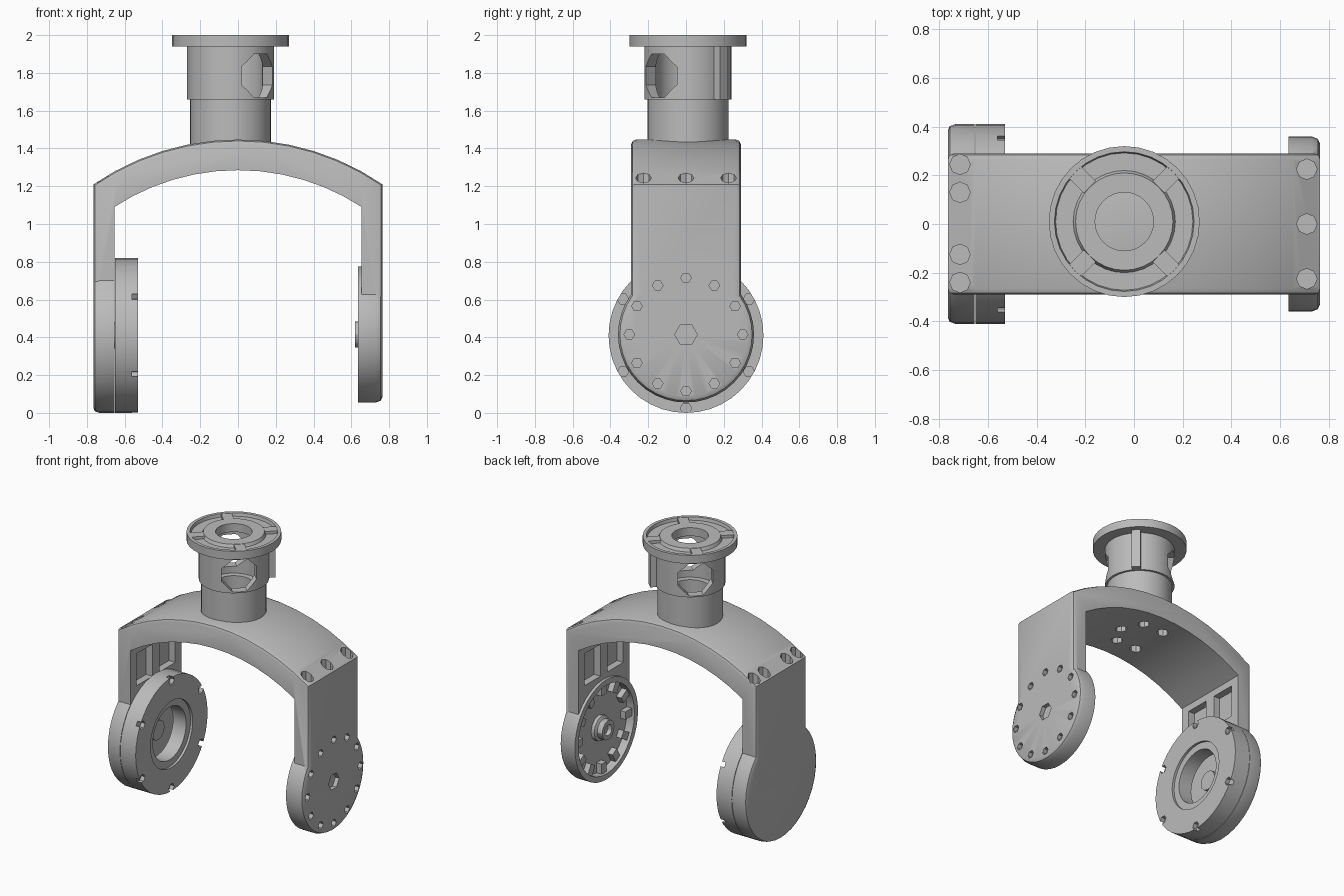
import bpy, bmesh
from math import sin, cos, pi, hypot, asin, radians, sqrt
from mathutils import Matrix, Vector

old = bpy.data.objects.get("Cube")
if old:
    bpy.data.objects.remove(old, do_unlink=True)

grey = bpy.data.materials.new("machined_grey")
grey.use_nodes = True
grey.diffuse_color = (0.5, 0.5, 0.5, 1)
grey.node_tree.nodes["Principled BSDF"].inputs["Base Color"].default_value = (0.5, 0.5, 0.5, 1)

ALONG_X = Matrix.Rotation(pi / 2, 4, 'Y')
ALONG_Z = Matrix.Identity(4)
parts = []


def make(name, bm):
    bmesh.ops.recalc_face_normals(bm, faces=bm.faces)
    mesh = bpy.data.meshes.new(name)
    bm.to_mesh(mesh)
    bm.free()
    mesh.materials.append(grey)
    obj = bpy.data.objects.new(name, mesh)
    bpy.context.collection.objects.link(obj)
    parts.append(obj)
    return obj


def lathe(name, profile, turn, centre, closed=True, steps=32):
    """Spin (radius, height) points around an axis."""
    bm = bmesh.new()
    vs = [bm.verts.new((r, 0, h)) for r, h in profile]
    pairs = list(zip(vs, vs[1:])) + ([(vs[-1], vs[0])] if closed else [])
    es = [bm.edges.new(p) for p in pairs]
    bmesh.ops.spin(bm, geom=vs + es, cent=(0, 0, 0), axis=(0, 0, 1),
                   angle=2 * pi, steps=steps)
    bmesh.ops.remove_doubles(bm, verts=bm.verts, dist=1e-4)
    bm.transform(Matrix.Translation(centre) @ turn)
    return make(name, bm)


def rods(name, spots, radius, length, turn, sides=6):
    bm = bmesh.new()
    for p in spots:
        bmesh.ops.create_cone(bm, cap_ends=True, segments=sides, radius1=radius,
                              radius2=radius, depth=length,
                              matrix=Matrix.Translation(p) @ turn)
    return make(name, bm)


def boxes(name, size, frames):
    bm = bmesh.new()
    for m in frames:
        bmesh.ops.create_cube(bm, size=1, matrix=m @ Matrix.Diagonal((*size, 1)))
    return make(name, bm)


def combine(obj, tool, op='DIFFERENCE'):
    mod = obj.modifiers.new("combine", 'BOOLEAN')
    mod.operation, mod.object, mod.solver = op, tool, 'EXACT'
    bpy.context.view_layer.objects.active = obj
    bpy.ops.object.modifier_apply(modifier=mod.name)
    parts.remove(tool)
    bpy.data.objects.remove(tool, do_unlink=True)


def circle(x, z, radius, count, start=0.0):
    """Spots around an x-wise axis."""
    return [Vector((x, radius * cos(start + 2 * pi * i / count),
                    z + radius * sin(start + 2 * pi * i / count))) for i in range(count)]


def arc(half, z_side, z_top, count=12):
    rise = z_top - z_side
    rad = (half * half + rise * rise) / (2 * rise)
    a = asin(half / rad)
    return [(rad * sin(a * (2 * i / count - 1)),
             z_top - rad + rad * cos(a * (2 * i / count - 1))) for i in range(count + 1)]


# Yoke: arched bridge with two straight arms
OUT, IN, HALF = 0.765, 0.655, 0.29
HUB_A, HUB_B = 0.41, 0.415
outline = ([(-OUT, HUB_A)] + arc(OUT, 1.21, 1.447) + [(OUT, HUB_A), (IN, HUB_A)]
           + arc(IN, 1.09, 1.285)[::-1] + [(-IN, HUB_A)])
bm = bmesh.new()
face = bm.faces.new([bm.verts.new((x, -HALF, z)) for x, z in outline])
ext = bmesh.ops.extrude_face_region(bm, geom=[face])
bmesh.ops.translate(bm, vec=(0, 2 * HALF, 0),
                    verts=[g for g in ext["geom"] if isinstance(g, bmesh.types.BMVert)])
rim = []
for e in bm.edges:
    m = (e.verts[0].co + e.verts[1].co) / 2
    if abs(abs(m.y) - HALF) < 1e-4 and (abs(m.x) > 0.76 or hypot(m.x, m.z - 0.11) > 1.25):
        rim.append(e)
bmesh.ops.recalc_face_normals(bm, faces=bm.faces)
bmesh.ops.bevel(bm, geom=rim, offset=0.025, segments=2, profile=0.5, affect='EDGES')
yoke = make("yoke", bm)

# Round ends of the arms
right_end = lathe("right_end", [(0, -OUT), (0.385, -OUT), (0.402, -0.757), (0.41, -0.735),
                                (0.41, -IN), (0, -IN)], ALONG_X, (0, 0, HUB_A), False, 40)
combine(yoke, right_end, 'UNION')
left_end = lathe("left_end", [(0, 0.635), (0.36, 0.635), (0.36, 0.73), (0.35, 0.755),
                              (0.33, OUT), (0, OUT)], ALONG_X, (0, 0, HUB_B), False, 40)
combine(yoke, left_end, 'UNION')

# Hollow interiors of both ends
combine(yoke, rods("cavity", [(0.6, 0, HUB_B)], 0.32, 0.19, ALONG_X, 32))
combine(yoke, rods("cavity", [(-0.63, 0, HUB_A)], 0.29, 0.14, ALONG_X, 32))

# Weight-saving pockets on the inner faces of the arms
combine(yoke, boxes("pockets", (0.1, 0.18, 0.23),
                    [Matrix.Translation((sx * IN, sy * 0.13, 0.925))
                     for sx in (-1, 1) for sy in (-1, 1)]))

# Screw holes: outer face, shoulders and underside of the bridge
combine(yoke, rods("holes", circle(OUT, HUB_B, 0.3, 12), 0.028, 0.06, ALONG_X))
combine(yoke, rods("holes", [(OUT, 0, HUB_B)], 0.06, 0.06, ALONG_X))
shoulder = ([(0.71, y, 1.25) for y in (-0.225, 0, 0.225)]
            + [(-0.715, y, 1.25) for y in (-0.24, -0.125, 0.13, 0.245)])
combine(yoke, rods("holes", shoulder, 0.042, 0.16, ALONG_Z, 8))
CX, CY = -0.04, 0.01
under = [(CX + 0.16 * cos(radians(a)), CY + 0.16 * sin(radians(a)), 1.28)
         for a in range(-120, 121, 60)]
combine(yoke, rods("holes", under, 0.04, 0.18, ALONG_Z, 8))

# Left end: ring of blocks and a socketed hub inside the cavity
blocks = [Matrix.Translation((0, 0, HUB_B)) @ Matrix.Rotation(i * pi / 6, 4, 'X')
          @ Matrix.Translation((0.68, 0, 0.285)) for i in range(12)]
boxes("left_cavity_blocks", (0.05, 0.055, 0.08), blocks)
lathe("left_hub", [(0, 0.7), (0.09, 0.7), (0.09, 0.67), (0.07, 0.66), (0.07, 0.62),
                   (0.04, 0.62), (0.04, 0.65), (0, 0.65)],
      ALONG_X, (0, 0, HUB_B), False, 12)

# Right end: bearing ring with notched rim, and a small hub behind it
ring = lathe("bearing_ring", [(0.41, -0.652), (0.41, -0.53), (0.24, -0.53), (0.24, -0.547),
                              (0.19, -0.547), (0.19, -0.652)], ALONG_X, (0, 0, HUB_A), True, 40)
combine(ring, rods("notches", circle(-0.53, HUB_A, 0.385, 6, pi / 6), 0.03, 0.06, ALONG_X))
rods("right_hub", [(-0.67, 0, HUB_A)], 0.07, 0.07, ALONG_X, 12)

# Hollow column with collar and grooved top flange
column = lathe("column", [
    (0.215, 1.38), (0.215, 1.66), (0.23, 1.66), (0.23, 1.94), (0.31, 1.94), (0.31, 2),
    (0.287, 2), (0.282, 1.978), (0.21, 1.978), (0.2, 2), (0.12, 2), (0.12, 1.94),
    (0.17, 1.94), (0.17, 1.62), (0.13, 1.62), (0.13, 1.38)], ALONG_Z, (CX, CY, 0))

# Octagonal windows through the collar
window = (Matrix.Rotation(-pi / 4, 4, 'Z') @ ALONG_X @ Matrix.Rotation(pi / 8, 4, 'Z'))
combine(column, rods("windows", [(CX, CY, 1.785)], 0.125, 0.8, window, 8))

# Rib on the collar and spokes in the flange groove
hub = Matrix.Translation((CX, CY, 0))


def radial(angle, r, z):
    return hub @ Matrix.Rotation(radians(angle), 4, 'Z') @ Matrix.Translation((r, 0, z))


boxes("collar_rib", (0.07, 0.06, 0.28), [radial(45, 0.235, 1.8)])
boxes("flange_spokes", (0.09, 0.07, 0.03), [radial(a, 0.245, 1.983) for a in (45, 135, 225, 315)])

# Smooth curved faces, keep hard edges
bpy.ops.object.select_all(action='DESELECT')
for obj in parts:
    obj.select_set(True)
bpy.context.view_layer.objects.active = yoke
bpy.ops.object.shade_smooth_by_angle(angle=radians(30))
